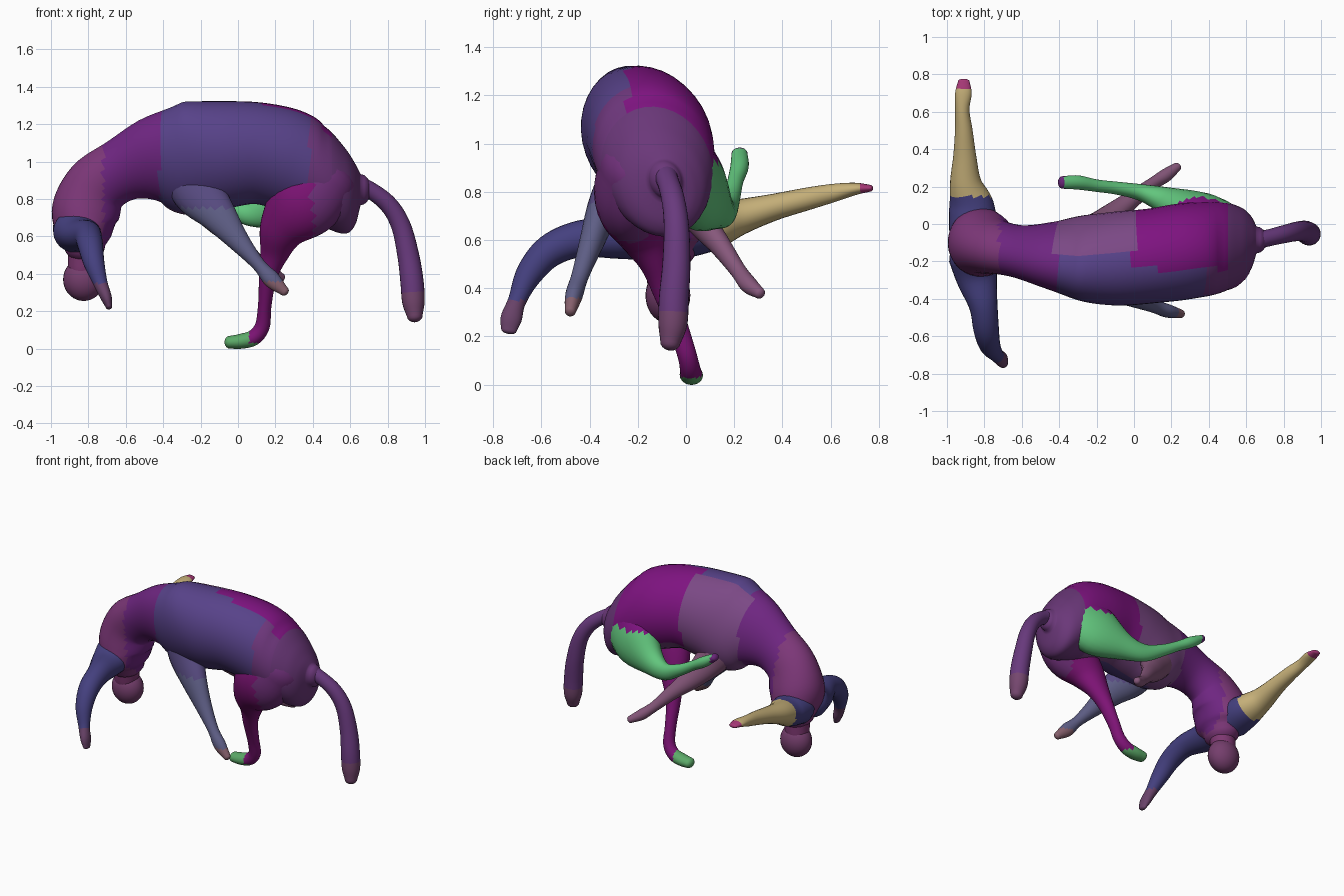
import bpy, bmesh, math
from mathutils import Vector

mats = {}


def mat(hexcol):
    if hexcol not in mats:
        m = bpy.data.materials.new("skin_" + hexcol)
        rgb = [(int(hexcol[i:i + 2], 16) / 255) ** 2.2 for i in (0, 2, 4)]
        m.diffuse_color = (*rgb, 1)
        mats[hexcol] = m
    return mats[hexcol]


def spline(pts, n=6):
    """Catmull-Rom samples through stations (x, y, z, half_width, half_depth)."""
    p = [Vector(q) for q in pts]
    p = [p[0] * 2 - p[1]] + p + [p[-1] * 2 - p[-2]]
    out = []
    for i in range(1, len(p) - 2):
        a, b, c, d = p[i - 1:i + 3]
        for k in range(n):
            t = k / n
            out.append(0.5 * (b * 2 + (c - a) * t + (a * 2 - b * 5 + c * 4 - d) * t * t
                              + (b * 3 - a - c * 3 + d) * t ** 3))
    return out + [p[-2]]


def limb(name, pts, colour, side=(0, 1, 0), seg=24, upright=0):
    """Rounded tube; half_width runs along side, half_depth across it.
    The first `upright` rings are kept vertical, facing along x."""
    s = spline([q if len(q) == 5 else (*q, q[3]) for q in pts])
    pos = [Vector(q[:3]) for q in s]
    rings = []
    for i, q in enumerate(s):
        t = (pos[min(i + 1, len(s) - 1)] - pos[max(i - 1, 0)]).normalized()
        t = t.lerp(Vector((-1, 0, 0)), min(1, max(0, (upright - i) / 10))).normalized()
        u = Vector(side)
        u = (u - t * u.dot(t)).normalized()
        rings.append((pos[i], t, u, t.cross(u), q[3], q[4]))

    def cap(r, sign):
        c, t, u, v, a, b = r
        res = []
        for k in (0.35, 0.7, 1.05, 1.35):
            f = math.cos(k)
            res.append((c + t * sign * min(a, b) * math.sin(k) * 0.8, t, u, v, a * f, b * f))
        return res
    rings = cap(rings[0], -1)[::-1] + rings + cap(rings[-1], 1)

    bm = bmesh.new()
    loops = []
    for c, t, u, v, a, b in rings:
        loops.append([bm.verts.new(c + u * a * math.cos(w) + v * b * math.sin(w))
                      for w in (2 * math.pi * k / seg for k in range(seg))])
    for A, B in zip(loops, loops[1:]):
        for k in range(seg):
            j = (k + 1) % seg
            bm.faces.new((A[k], A[j], B[j], B[k]))
    bm.faces.new(loops[0][::-1])
    bm.faces.new(loops[-1])
    finish(name, bm, colour)


def finish(name, bm, colour):
    bmesh.ops.recalc_face_normals(bm, faces=bm.faces)
    me = bpy.data.meshes.new(name)
    slots = []
    for f in bm.faces:
        c = colour(f.calc_center_median()) if callable(colour) else colour
        if c not in slots:
            slots.append(c)
            me.materials.append(mat(c))
        f.material_index = slots.index(c)
        f.smooth = True
    bm.to_mesh(me)
    bm.free()
    bpy.context.collection.objects.link(bpy.data.objects.new(name, me))


# Body and bent-over torso
def body_colour(p):
    if p.x > 0.5:
        return "6A3A78"
    if p.x > 0.0 and p.y > -0.24 and p.z > 0.85:
        return "7E1A80"
    if p.x > 0.38:
        return "6E3A7C"
    if p.x > -0.42:
        return "584488" if p.y < -0.17 else "7A4A84"
    return "6E2A80" if p.x > -0.72 else "7C3A78"


limb("body", [
    (0.655, -0.085, 0.85, 0.07, 0.085), (0.625, -0.10, 0.825, 0.14, 0.17),
    (0.57, -0.11, 0.845, 0.195, 0.235), (0.46, -0.125, 0.92, 0.24, 0.275),
    (0.28, -0.145, 1.005, 0.255, 0.275), (0.10, -0.17, 1.045, 0.25, 0.275),
    (-0.10, -0.185, 1.035, 0.245, 0.295),
    (-0.28, -0.18, 1.015, 0.215, 0.312), (-0.45, -0.165, 1.01, 0.17, 0.24),
    (-0.62, -0.145, 0.955, 0.135, 0.175), (-0.755, -0.12, 0.865, 0.145, 0.172),
    (-0.815, -0.10, 0.73, 0.18, 0.182), (-0.82, -0.095, 0.61, 0.185, 0.145),
    (-0.82, -0.09, 0.55, 0.13, 0.11)],
    body_colour, side=(0, 0.94, 0.34), seg=36, upright=28)

# Neck and head
limb("neck", [(-0.82, -0.09, 0.58, 0.09), (-0.83, -0.08, 0.42, 0.08)], "7C3A70")
bm = bmesh.new()
bmesh.ops.create_uvsphere(bm, u_segments=28, v_segments=18, radius=1)
for v in bm.verts:
    v.co = Vector((-0.825, -0.075, 0.37)) + Vector((v.co.x * 0.11, v.co.y * 0.093, v.co.z * 0.115))
finish("head", bm, "74406C")

# Arms
limb("raised_arm", [
    (-0.86, -0.02, 0.64, 0.13, 0.12), (-0.87, 0.10, 0.655, 0.12, 0.10), (-0.90, 0.22, 0.695, 0.085, 0.075),
    (-0.905, 0.36, 0.735, 0.062, 0.056), (-0.91, 0.50, 0.77, 0.047), (-0.918, 0.61, 0.795, 0.038),
    (-0.912, 0.70, 0.812, 0.044, 0.026), (-0.91, 0.765, 0.815, 0.03, 0.014)],
    lambda p: "46427E" if p.y < 0.15 else "C4AE78" if p.y < 0.72 else "A83C78", side=(1, 0, 0))
limb("hanging_arm", [
    (-0.86, -0.18, 0.63, 0.13, 0.12), (-0.84, -0.29, 0.61, 0.11, 0.088), (-0.805, -0.44, 0.605, 0.076),
    (-0.79, -0.565, 0.555, 0.068), (-0.77, -0.65, 0.46, 0.056), (-0.735, -0.70, 0.35, 0.038),
    (-0.705, -0.725, 0.275, 0.03, 0.044), (-0.69, -0.735, 0.225, 0.018, 0.032)],
    lambda p: "46427E" if p.z > 0.35 else "684468", side=(1, 0, 0))

# Front legs, tucked backwards
limb("front_leg_near", [
    (-0.27, -0.21, 0.98, 0.12, 0.15), (-0.21, -0.275, 0.84, 0.095, 0.14),
    (-0.11, -0.345, 0.72, 0.068, 0.10), (0.0, -0.395, 0.58, 0.05, 0.06),
    (0.11, -0.44, 0.45, 0.036, 0.036), (0.18, -0.465, 0.37, 0.036, 0.045),
    (0.25, -0.48, 0.305, 0.023, 0.025)],
    lambda p: "584C80" if p.z > 0.75 else "5E5E84" if p.z > 0.36 else "85606C")
limb("front_leg_far", [
    (-0.26, -0.06, 0.92, 0.09, 0.14), (-0.19, -0.02, 0.80, 0.08, 0.11),
    (-0.10, 0.06, 0.68, 0.06, 0.075), (0.0, 0.14, 0.58, 0.045, 0.05),
    (0.10, 0.215, 0.475, 0.034), (0.17, 0.26, 0.415, 0.036), (0.23, 0.305, 0.38, 0.024)],
    "85587A")

# Standing hind leg with flat foot
limb("hind_leg_standing", [
    (0.45, -0.20, 0.92, 0.16, 0.20), (0.345, -0.235, 0.775, 0.145, 0.20),
    (0.24, -0.19, 0.64, 0.105, 0.13), (0.195, -0.13, 0.51, 0.066, 0.078),
    (0.16, -0.085, 0.38, 0.05, 0.048), (0.143, -0.03, 0.23, 0.042, 0.036),
    (0.13, 0.005, 0.12, 0.04, 0.04), (0.085, 0.018, 0.06, 0.043, 0.042),
    (0.02, 0.022, 0.04, 0.048, 0.04), (-0.045, 0.025, 0.034, 0.042, 0.034)],
    lambda p: "5CA868" if p.x < 0.06 or p.z < 0.03 else "7C1A74" if p.x < 0.4 else "70347A")

# Lifted hind leg
limb("hind_leg_lifted", [
    (0.44, -0.02, 0.91, 0.14, 0.21), (0.34, 0.05, 0.81, 0.125, 0.19),
    (0.18, 0.12, 0.735, 0.078, 0.095), (0.05, 0.165, 0.72, 0.047, 0.06),
    (-0.08, 0.19, 0.775, 0.035, 0.04), (-0.2, 0.205, 0.845, 0.033, 0.033),
    (-0.30, 0.222, 0.905, 0.038, 0.036), (-0.385, 0.222, 0.96, 0.033, 0.025)],
    lambda p: "6A2A78" if p.x < -0.37 else "7E1A80" if p.z > 0.92 and p.x > 0 else "62C47C")

# Tail
limb("tail", [
    (0.60, -0.09, 0.87, 0.07), (0.69, -0.08, 0.855, 0.047), (0.80, -0.055, 0.775, 0.048),
    (0.87, -0.04, 0.66, 0.052), (0.91, -0.04, 0.50, 0.058), (0.93, -0.05, 0.36, 0.062),
    (0.938, -0.055, 0.25, 0.06), (0.945, -0.065, 0.175, 0.042)],
    lambda p: "683C7C" if p.z > 0.3 else "74486E")
